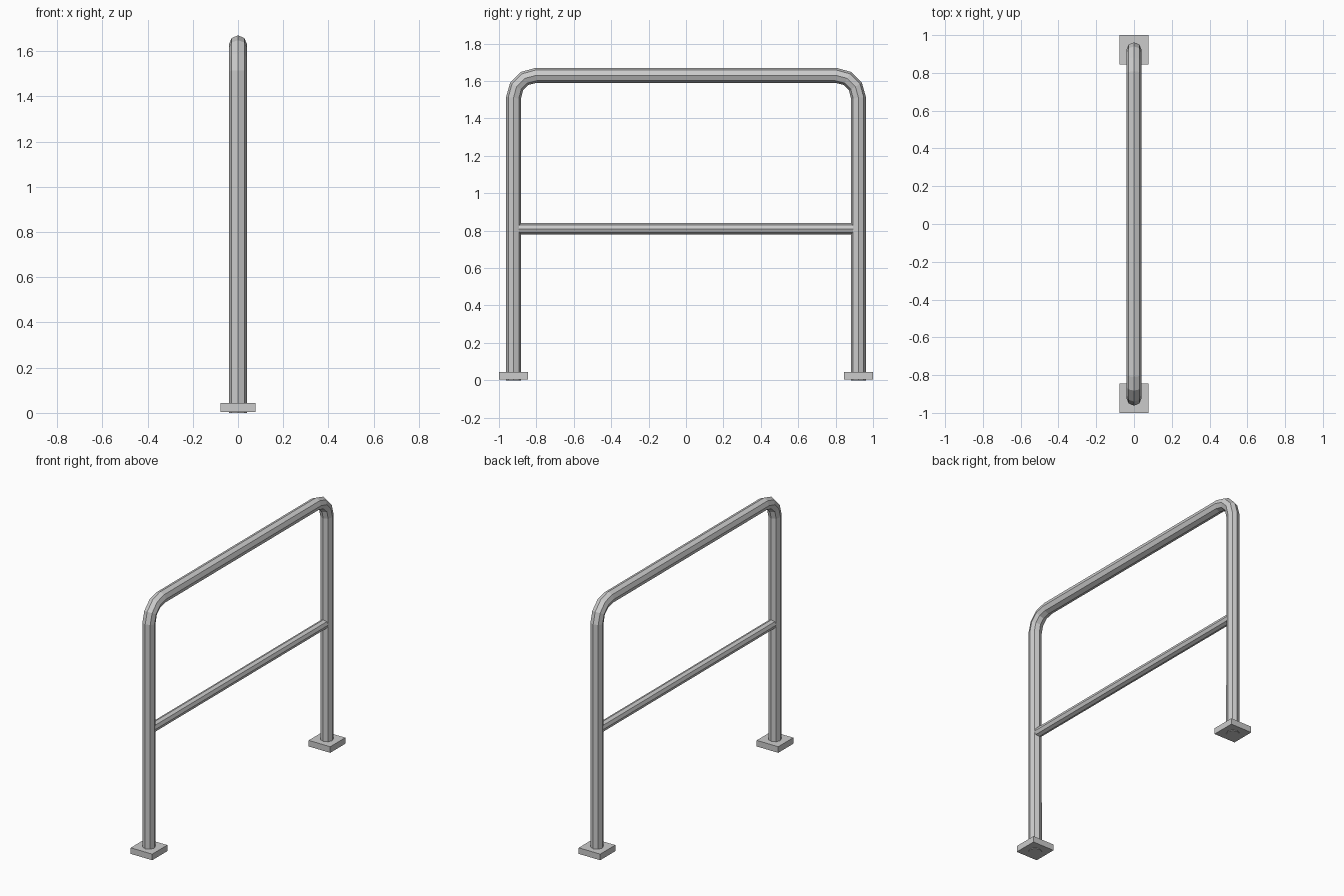
import bpy, bmesh, math
from mathutils import Vector

if "Cube" in bpy.data.objects:
    bpy.data.objects.remove(bpy.data.objects["Cube"])

SIDES = 8


def tube(name, path, radius):
    """Sweep an octagon along a path lying in the YZ plane."""
    bm = bmesh.new()
    pts = [Vector((0, y, z)) for y, z in path]
    rings = []
    for i, p in enumerate(pts):
        a = (p - pts[i - 1]).normalized() if i > 0 else None
        b = (pts[i + 1] - p).normalized() if i < len(pts) - 1 else None
        tangent = ((a or b) + (b or a)).normalized()
        normal = Vector((1, 0, 0)).cross(tangent)
        ring = []
        for k in range(SIDES):
            t = 2 * math.pi * k / SIDES
            ring.append(bm.verts.new(p + radius * (Vector((math.cos(t), 0, 0)) + normal * math.sin(t))))
        rings.append(ring)
    for r0, r1 in zip(rings, rings[1:]):
        for k in range(SIDES):
            n = (k + 1) % SIDES
            bm.faces.new((r0[k], r0[n], r1[n], r1[k]))
    bm.faces.new(rings[0])
    bm.faces.new(rings[-1])
    finish(name, bm)


def finish(name, bm):
    bmesh.ops.recalc_face_normals(bm, faces=bm.faces)
    mesh = bpy.data.meshes.new(name)
    bm.to_mesh(mesh)
    bm.free()
    obj = bpy.data.objects.new(name, mesh)
    bpy.context.collection.objects.link(obj)
    return obj


# Main hoop: two legs joined by a top rail with rounded corners
LEG_Y, TOP_Z, BEND = 0.922, 1.63, 0.12
half = [(-LEG_Y, 0.0)]
for i in range(4):
    t = math.radians(30 * i)
    half.append((-LEG_Y + BEND - BEND * math.cos(t), TOP_Z - BEND + BEND * math.sin(t)))
tube("hoop_frame", half + [(-y, z) for y, z in reversed(half)], 0.04)

# Thinner middle rail
tube("middle_rail", [(-0.895, 0.81), (0.895, 0.81)], 0.03)

# Square foot plates
for side, label in ((-1, "front"), (1, "back")):
    bm = bmesh.new()
    bmesh.ops.create_cube(bm, size=1)
    bmesh.ops.scale(bm, vec=(0.156, 0.156, 0.04), verts=bm.verts)
    bmesh.ops.translate(bm, vec=(0, side * LEG_Y, 0.024), verts=bm.verts)
    finish(label + "_foot_plate", bm)
